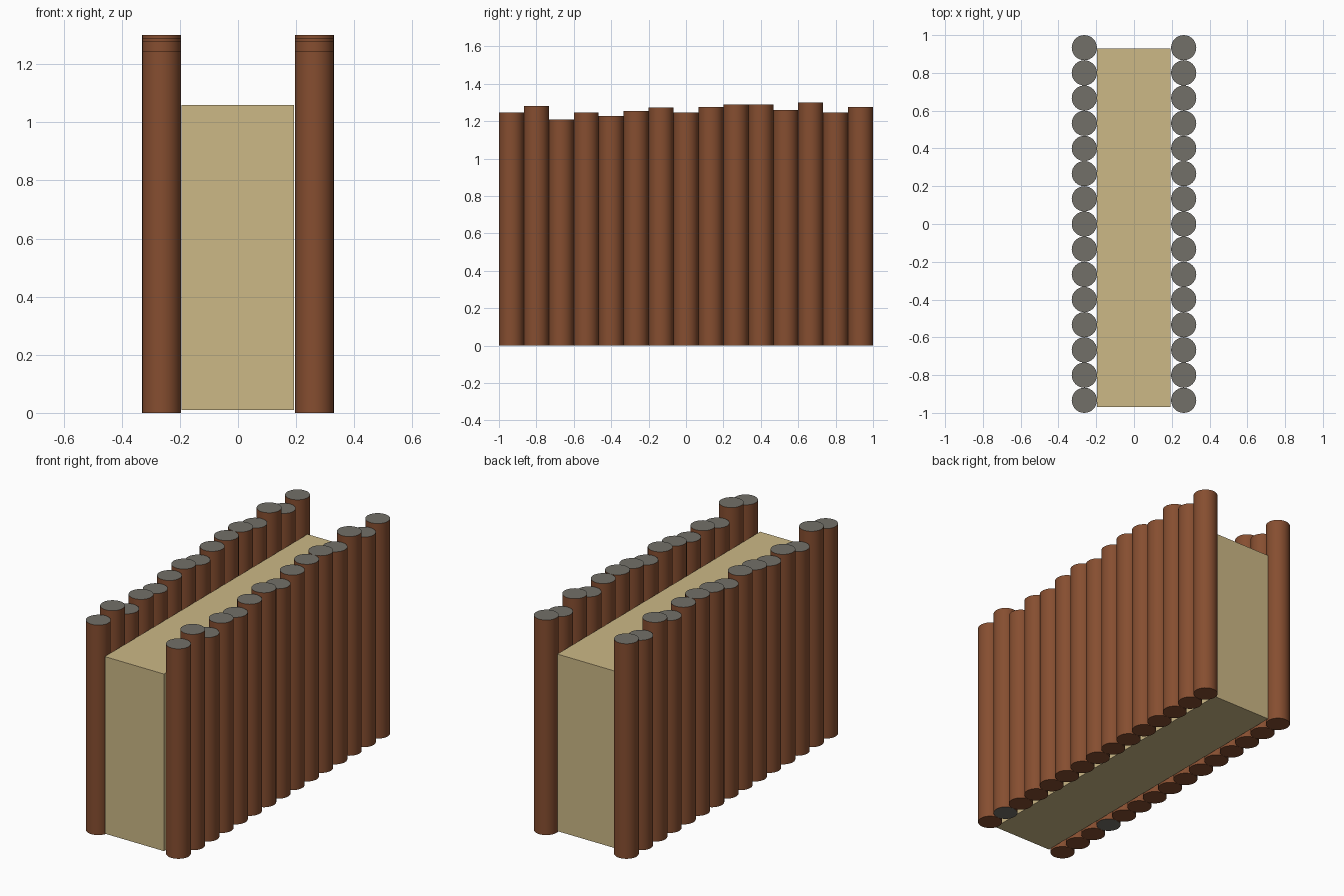
import bpy, bmesh

if "Cube" in bpy.data.objects:
    bpy.data.objects.remove(bpy.data.objects["Cube"])


def material(name, rgb):
    """Flat colour given as 0-255 sRGB, stored as linear."""
    lin = [((c / 255 + 0.055) / 1.055) ** 2.4 for c in rgb]
    m = bpy.data.materials.new(name)
    m.diffuse_color = (*lin, 1)
    m.use_nodes = True
    m.node_tree.nodes["Principled BSDF"].inputs["Base Color"].default_value = m.diffuse_color
    return m


BARK = material("brown_bark", (134, 78, 48))
CUT = material("grey_cut_end", (114, 112, 104))
SAND = material("sand_fill", (204, 184, 134))


def add_object(name, bm, mats):
    me = bpy.data.meshes.new(name)
    bm.to_mesh(me)
    bm.free()
    for m in mats:
        me.materials.append(m)
    ob = bpy.data.objects.new(name, me)
    bpy.context.collection.objects.link(ob)
    return ob


def log(name, x, y, height, radius, grey_base=False):
    """Upright log: bark sides, grey top, bark (or grey) underside."""
    bm = bmesh.new()
    bmesh.ops.create_cone(bm, cap_ends=True, segments=32,
                          radius1=radius, radius2=radius, depth=height)
    for f in bm.faces:
        f.smooth = abs(f.normal.z) < 0.5
        if f.normal.z > 0.5 or (grey_base and f.normal.z < -0.5):
            f.material_index = 1
    for e in bm.edges:
        e.smooth = all(f.smooth for f in e.link_faces)
    ob = add_object(name, bm, (BARK, CUT))
    ob.location = (x, y, height / 2)


# Two matching rows of logs, uneven heights from front to back
heights = [1.245, 1.28, 1.21, 1.245, 1.228, 1.255, 1.272, 1.245,
           1.275, 1.288, 1.288, 1.26, 1.30, 1.245, 1.275]
RADIUS = 1 / len(heights)
for side, sx, grey in (("left", -1, 3), ("right", 1, 1)):
    for i, h in enumerate(heights):
        log(f"{side}_log_{i + 1}", sx * 0.263, -1 + RADIUS * (2 * i + 1),
            h, RADIUS, i == grey)

# Sand fill block between the rows
lo, hi = (-0.195, -0.97, 0.01), (0.193, 0.93, 1.06)
bm = bmesh.new()
bmesh.ops.create_cube(bm, size=1)
for v in bm.verts:
    v.co = [a if c < 0 else b for a, b, c in zip(lo, hi, v.co)]
add_object("sand_fill_block", bm, (SAND,))
